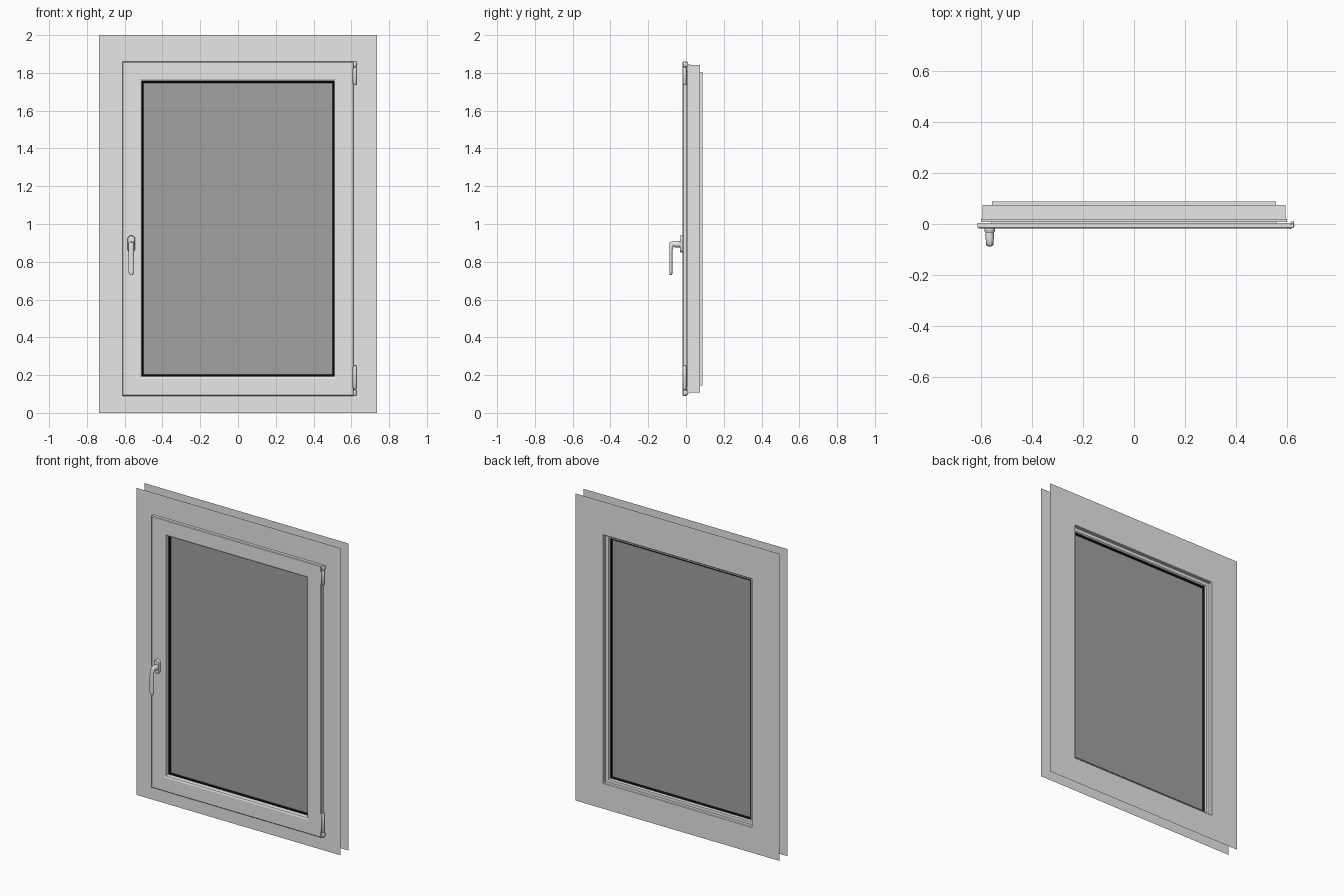
import bpy, bmesh, math
from mathutils import Vector

cube = bpy.data.objects.get("Cube")
if cube:
    bpy.data.objects.remove(cube, do_unlink=True)


def material(name, value):
    m = bpy.data.materials.new(name)
    m.use_nodes = True
    colour = (value, value, value, 1)
    m.diffuse_color = colour
    m.node_tree.nodes["Principled BSDF"].inputs["Base Color"].default_value = colour
    return m


LIGHT = material("light_grey", 0.8)
GLASS = material("glass_grey", 0.36)
BLACK = material("seal_black", 0.005)

MID_Z = 0.975    # centre height of the window
EXTRA = 0.273    # half height minus half width, same for every ring


def finish(name, bm, mat, smooth=False, fix=True):
    if fix:
        bmesh.ops.recalc_face_normals(bm, faces=bm.faces)
    mesh = bpy.data.meshes.new(name)
    bm.to_mesh(mesh)
    bm.free()
    mesh.materials.append(mat)
    obj = bpy.data.objects.new(name, mesh)
    bpy.context.collection.objects.link(obj)
    if smooth:
        bpy.ops.object.select_all(action='DESELECT')
        obj.select_set(True)
        bpy.context.view_layer.objects.active = obj
        bpy.ops.object.shade_smooth_by_angle(angle=math.radians(40))
    return obj


def corners(bm, half, y):
    h = half + EXTRA
    return [bm.verts.new((sx * half, y, MID_Z + sz * h))
            for sx, sz in ((-1, -1), (1, -1), (1, 1), (-1, 1))]


def mitred_ring(name, profile, mat):
    """Closed (half width, y) section swept around the window with mitred corners."""
    bm = bmesh.new()
    loops = [corners(bm, half, y) for half, y in profile]
    for a, b in zip(loops, loops[1:] + loops[:1]):
        for i in range(4):
            j = (i + 1) % 4
            bm.faces.new((a[i], a[j], b[j], b[i]))
    return finish(name, bm, mat)


def wall_sheet(name, y, hole, back):
    """Single-sided sheet around the window opening."""
    bm = bmesh.new()
    inner = corners(bm, hole, y)
    outer = [bm.verts.new(p) for p in
             ((-0.735, y, 0), (0.735, y, 0), (0.735, y, 2), (-0.735, y, 2))]
    for i in range(4):
        j = (i + 1) % 4
        face = bm.faces.new((outer[i], outer[j], inner[j], inner[i]))
        if back:
            face.normal_flip()
    return finish(name, bm, LIGHT, fix=False)


def box(name, lo, hi, mat, bevel=0):
    bm = bmesh.new()
    bmesh.ops.create_cube(bm, size=1)
    lo, hi = Vector(lo), Vector(hi)
    for v in bm.verts:
        v.co = (lo + hi) / 2 + v.co * (hi - lo)
    if bevel:
        bmesh.ops.bevel(bm, geom=bm.edges[:], offset=bevel, segments=2,
                        profile=0.5, affect='EDGES')
    return finish(name, bm, mat, smooth=bevel > 0)


def loft(name, rings, mat):
    """Join rings of points and cap both ends."""
    bm = bmesh.new()
    loops = [[bm.verts.new(p) for p in ring] for ring in rings]
    n = len(loops[0])
    for a, b in zip(loops, loops[1:]):
        for i in range(n):
            j = (i + 1) % n
            bm.faces.new((a[i], a[j], b[j], b[i]))
    bm.faces.new(loops[0])
    bm.faces.new(loops[-1])
    return finish(name, bm, mat, smooth=True)


def circle(n):
    return [(math.cos(2 * math.pi * i / n), math.sin(2 * math.pi * i / n)) for i in range(n)]


def upright_pin(name, x, y, z0, z1, r):
    steps = ((z0, r * 0.75), (z0 + 0.003, r), (z1 - 0.003, r), (z1, r * 0.75))
    return loft(name, [[(x + s * c, y + s * d, z) for c, d in circle(20)] for z, s in steps], LIGHT)


# Wall sheets in front of and behind the fixed frame
wall_sheet("wall_front", 0.007, 0.6, False)
wall_sheet("wall_back", 0.088, 0.557, True)

# Fixed frame with front flange and stepped rear lip
mitred_ring("fixed_frame", [
    (0.6, 0.007), (0.6, 0.019), (0.593, 0.019), (0.593, 0.075), (0.557, 0.075),
    (0.557, 0.088), (0.537, 0.088), (0.533, 0.084), (0.533, 0.066),
    (0.565, 0.066), (0.565, 0.007)], LIGHT)

# Opening sash with rounded front edges
mitred_ring("sash", [
    (0.612, 0.004), (0.612, -0.014), (0.608, -0.018), (0.52, -0.018),
    (0.51, -0.014), (0.508, -0.008), (0.508, 0.057), (0.514, 0.064),
    (0.56, 0.064), (0.56, 0.004)], LIGHT)

# Pane and its seal
mitred_ring("glass_seal", [
    (0.509, 0.012), (0.505, 0.012), (0.499, 0.019), (0.499, 0.047),
    (0.505, 0.053), (0.509, 0.053)], BLACK)
half_z = 0.5 + EXTRA
box("glass_pane", (-0.5, 0.021, MID_Z - half_z), (0.5, 0.045, MID_Z + half_z), GLASS)

# Handle rosette: upright capsule plate
HX = -0.565


def capsule(r, y):
    return [(HX + r * c, y, 0.895 + r * s + (0.025 if s >= 0 else -0.025))
            for c, s in circle(32)]


loft("handle_rosette", [capsule(0.02, -0.017), capsule(0.02, -0.029), capsule(0.017, -0.033)], LIGHT)

# Handle lever: neck, elbow and grip as (y, z, bend degrees, half width, half thickness)
path = [(-0.03, 0.893, 0, 0.017, 0.017), (-0.055, 0.893, 0, 0.016, 0.017),
        (-0.067, 0.894, 22, 0.015, 0.017), (-0.074, 0.892, 48, 0.014, 0.016),
        (-0.078, 0.88, 75, 0.014, 0.011), (-0.08, 0.86, 90, 0.014, 0.008),
        (-0.08, 0.75, 90, 0.015, 0.008), (-0.08, 0.738, 90, 0.013, 0.008),
        (-0.08, 0.73, 90, 0.007, 0.006)]
rings = []
for y, z, bend, w, t in path:
    a = math.radians(bend)
    rings.append([(HX + w * c, y - t * s * math.sin(a), z + t * s * math.cos(a))
                  for c, s in circle(24)])
loft("handle_lever", rings, LIGHT)

# Hinges on the left edge of the sash
for name, z0, z1, cap0, cap1 in (("upper", 1.735, 1.828, 1.831, 1.86),
                                 ("lower", 0.125, 0.25, 0.093, 0.122)):
    upright_pin(name + "_hinge_barrel", 0.619, -0.007, z0, z1, 0.009)
    upright_pin(name + "_hinge_cap", 0.619, -0.007, cap0, cap1, 0.009)
    box(name + "_hinge_leaf", (0.607, -0.019, z0 + 0.005), (0.617, -0.002, z1 - 0.005), LIGHT, 0.002)
    box(name + "_hinge_bracket", (0.612, -0.008, cap0 + 0.003), (0.626, 0.01, cap1 - 0.003), LIGHT, 0.002)
